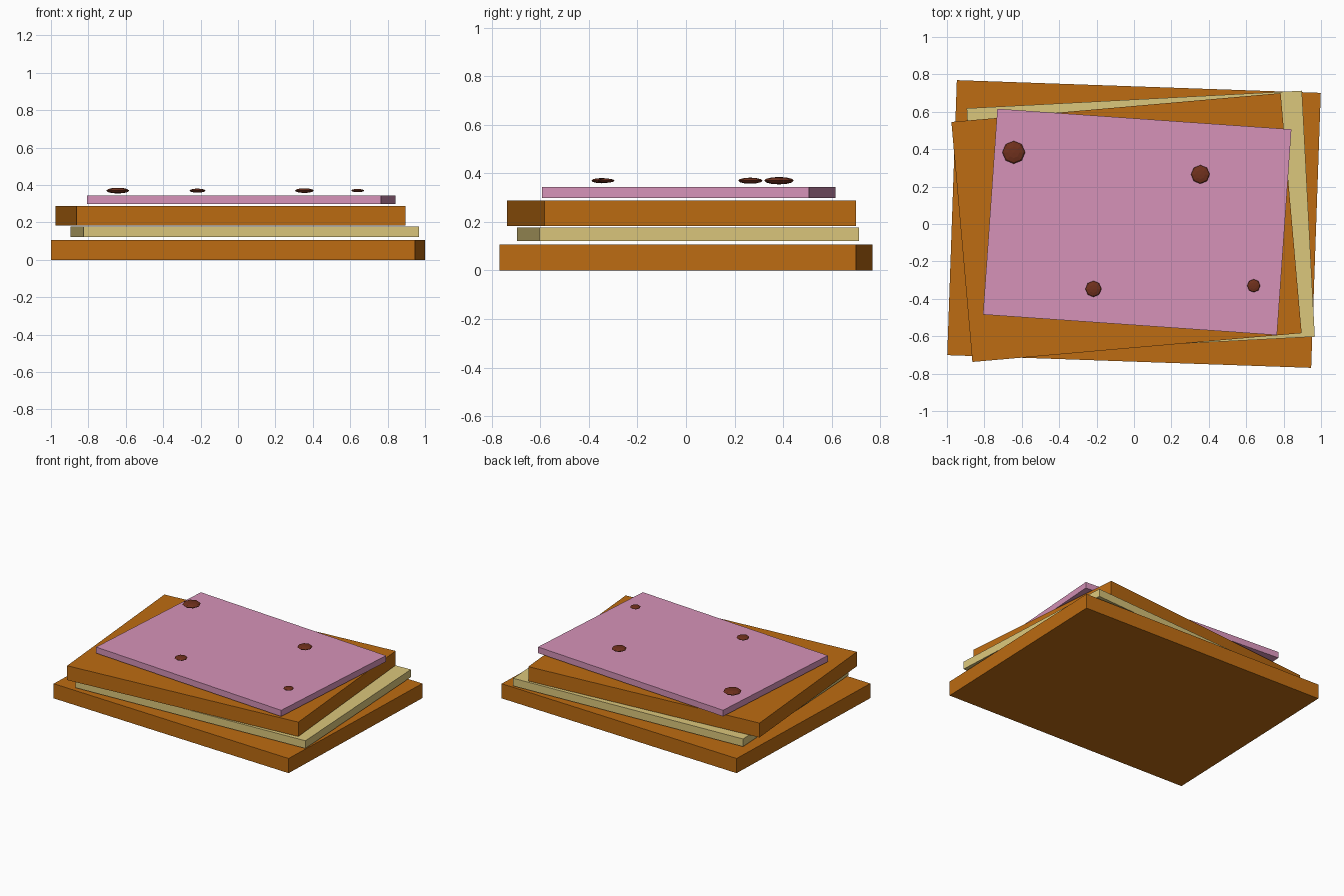
import bpy
from math import radians

if "Cube" in bpy.data.objects:
    bpy.data.objects.remove(bpy.data.objects["Cube"])


def material(name, rgb):
    mat = bpy.data.materials.new(name)
    mat.diffuse_color = (*rgb, 1)
    mat.use_nodes = True
    mat.node_tree.nodes["Principled BSDF"].inputs["Base Color"].default_value = mat.diffuse_color
    return mat


biscuit = material("biscuit", (0.51, 0.15, 0.006))
cream = material("cream", (0.71, 0.57, 0.20))
icing = material("icing", (0.67, 0.29, 0.48))
chocolate = material("chocolate", (0.16, 0.03, 0.012))


def slab(name, centre, size, z0, z1, turn, mat):
    bpy.ops.mesh.primitive_cube_add(size=1, location=(*centre, (z0 + z1) / 2),
                                    rotation=(0, 0, radians(turn)))
    ob = bpy.context.object
    ob.name = name
    ob.scale = (*size, z1 - z0)
    ob.data.materials.append(mat)


# Stacked, slightly twisted layers
slab("bottom_biscuit", (0, 0), (1.947, 1.471), 0, 0.107, -2, biscuit)
slab("cream_filling", (0.036, 0.008), (1.795, 1.317), 0.122, 0.178, 3, cream)
slab("top_biscuit", (-0.04, -0.019), (1.767, 1.288), 0.183, 0.288, 5, biscuit)
slab("icing_sheet", (0.017, 0.011), (1.576, 1.103), 0.298, 0.343, -4, icing)

# Flattened chocolate chips: x, y, radius
chips = [(-0.643, 0.383, 0.061), (0.355, 0.265, 0.05),
         (-0.217, -0.347, 0.043), (0.64, -0.33, 0.035)]
for i, (x, y, r) in enumerate(chips, 1):
    bpy.ops.mesh.primitive_uv_sphere_add(segments=8, ring_count=6, radius=r,
                                         location=(x, y, 0.37))
    chip = bpy.context.object
    chip.name = f"chocolate_chip_{i}"
    chip.scale.z = 0.25
    chip.data.materials.append(chocolate)
